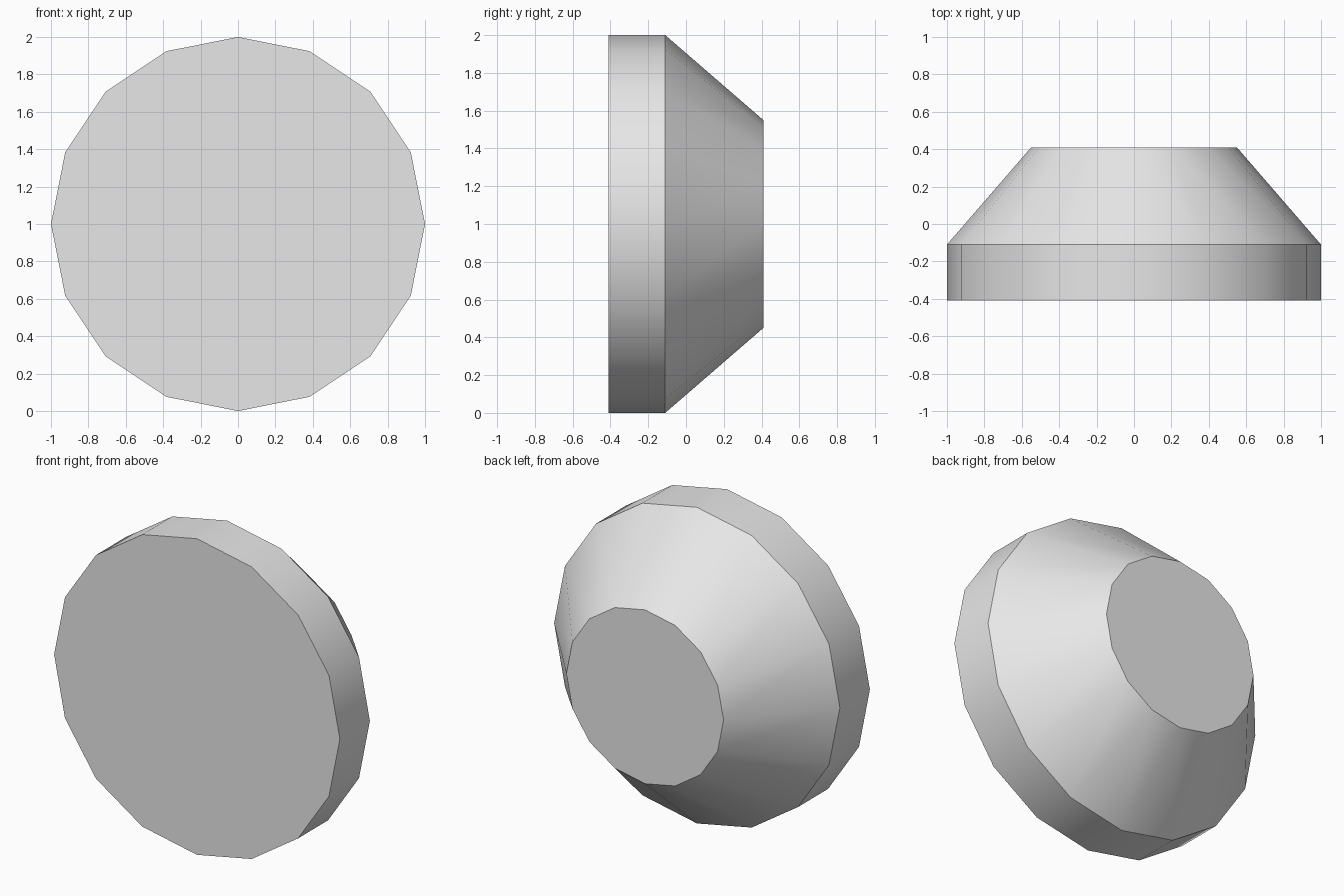
import bpy, bmesh, math

cube = bpy.data.objects.get("Cube")
if cube:
    bpy.data.objects.remove(cube, do_unlink=True)

SIDES = 16
PROFILE = [(-0.41, 1.0), (-0.11, 1.0), (0.41, 0.55)]  # (y, radius), front to back

# Single light grey material
grey = bpy.data.materials.new("light_grey")
grey.use_nodes = True
colour = (0.8, 0.8, 0.8, 1.0)
grey.diffuse_color = colour
grey.node_tree.nodes["Principled BSDF"].inputs["Base Color"].default_value = colour

# Rings of the disc: straight rim, then a taper towards the back
bm = bmesh.new()
rings = []
for y, r in PROFILE:
    angles = [2 * math.pi * i / SIDES for i in range(SIDES)]
    rings.append([bm.verts.new((r * math.cos(a), y, 1 + r * math.sin(a))) for a in angles])

# Side walls
for a, b in zip(rings, rings[1:]):
    for i in range(SIDES):
        j = (i + 1) % SIDES
        bm.faces.new((a[i], a[j], b[j], b[i]))

# Flat front and back caps
bm.faces.new(rings[0])
bm.faces.new(rings[-1])
bmesh.ops.recalc_face_normals(bm, faces=bm.faces[:])

mesh = bpy.data.meshes.new("tapered_disc")
bm.to_mesh(mesh)
bm.free()
mesh.materials.append(grey)
disc = bpy.data.objects.new("tapered_disc", mesh)
bpy.context.collection.objects.link(disc)

# Smooth round the sides, sharp at the rims
bpy.ops.object.select_all(action='DESELECT')
disc.select_set(True)
bpy.context.view_layer.objects.active = disc
bpy.ops.object.shade_smooth_by_angle(angle=math.radians(30))
